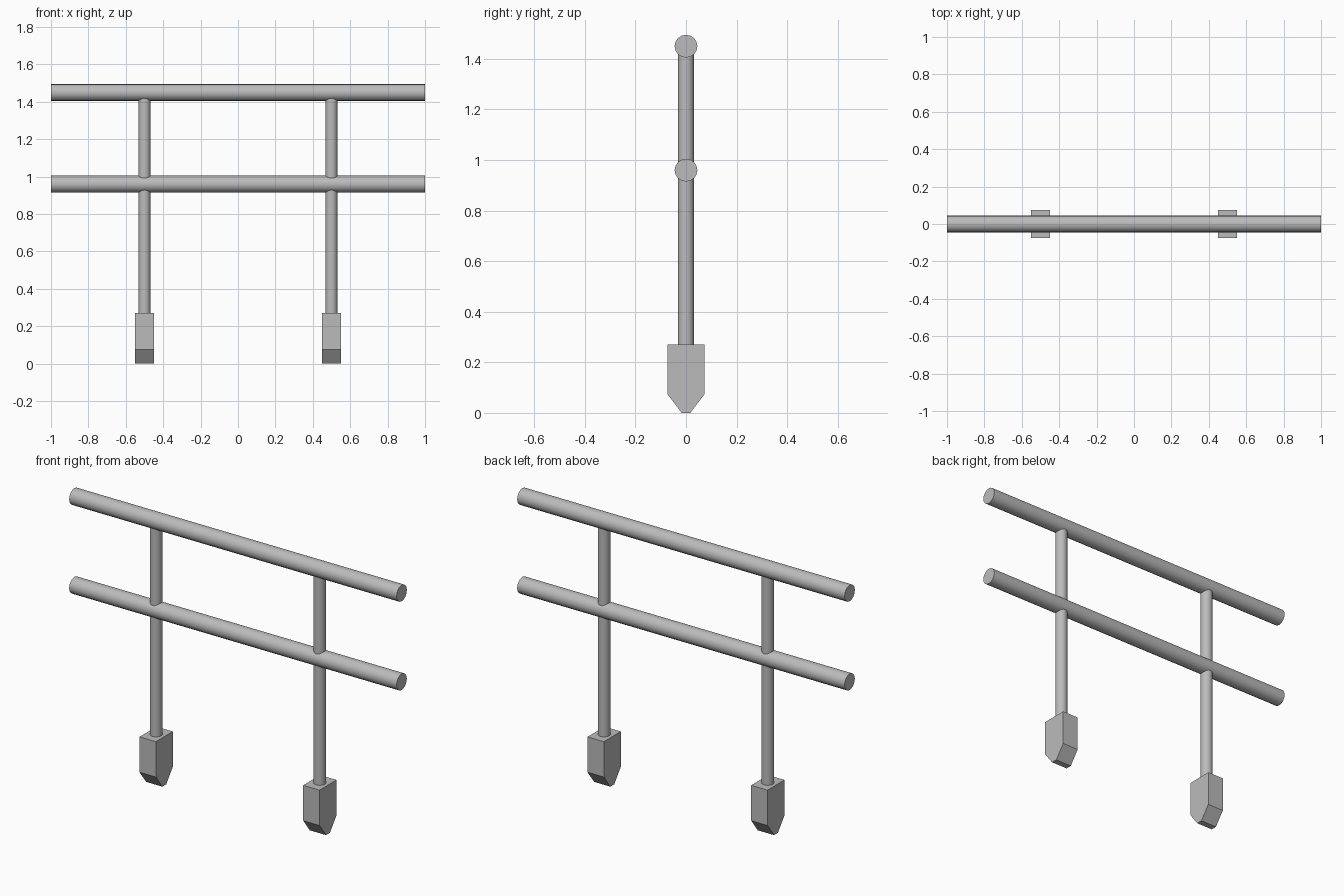
import bpy
import bmesh
import math

cube = bpy.data.objects.get("Cube")
if cube:
    bpy.data.objects.remove(cube, do_unlink=True)

# Single plain grey finish
GREY = (0.5, 0.5, 0.5, 1.0)
grey = bpy.data.materials.new("grey metal")
grey.use_nodes = True
grey.diffuse_color = GREY
grey.node_tree.nodes["Principled BSDF"].inputs["Base Color"].default_value = GREY


def tube(name, radius, length, location, rotation=(0, 0, 0)):
    """Smooth capped cylinder with sharp end rims."""
    bpy.ops.mesh.primitive_cylinder_add(
        vertices=16, radius=radius, depth=length,
        location=location, rotation=rotation)
    obj = bpy.context.object
    obj.name = name
    obj.data.materials.append(grey)
    bpy.ops.object.shade_smooth_by_angle(angle=math.radians(40))
    return obj


def foot(name, x):
    """Block tapering to a blunt wedge, extruded from its side profile."""
    half = [(0.017, 0), (0.074, 0.075), (0.074, 0.27)]
    outline = half + [(-y, z) for y, z in reversed(half)]
    bm = bmesh.new()
    face = bm.faces.new([bm.verts.new((-0.05, y, z)) for y, z in outline])
    grown = bmesh.ops.extrude_face_region(bm, geom=[face])["geom"]
    verts = [g for g in grown if isinstance(g, bmesh.types.BMVert)]
    bmesh.ops.translate(bm, verts=verts, vec=(0.1, 0, 0))
    bmesh.ops.recalc_face_normals(bm, faces=bm.faces)
    mesh = bpy.data.meshes.new(name)
    bm.to_mesh(mesh)
    bm.free()
    mesh.materials.append(grey)
    obj = bpy.data.objects.new(name, mesh)
    obj.location.x = x
    bpy.context.collection.objects.link(obj)


# Horizontal rails
for name, z in (("top_rail", 1.45), ("middle_rail", 0.96)):
    tube(name, 0.045, 2.0, (0, 0, z), (0, math.pi / 2, 0))

# Posts standing in wedge feet
POST_BASE, POST_TOP = 0.25, 1.44
for side, x in (("left", 0.5), ("right", -0.5)):
    tube(side + "_post", 0.032, POST_TOP - POST_BASE,
         (x, 0, (POST_BASE + POST_TOP) / 2))
    foot(side + "_foot", x)
